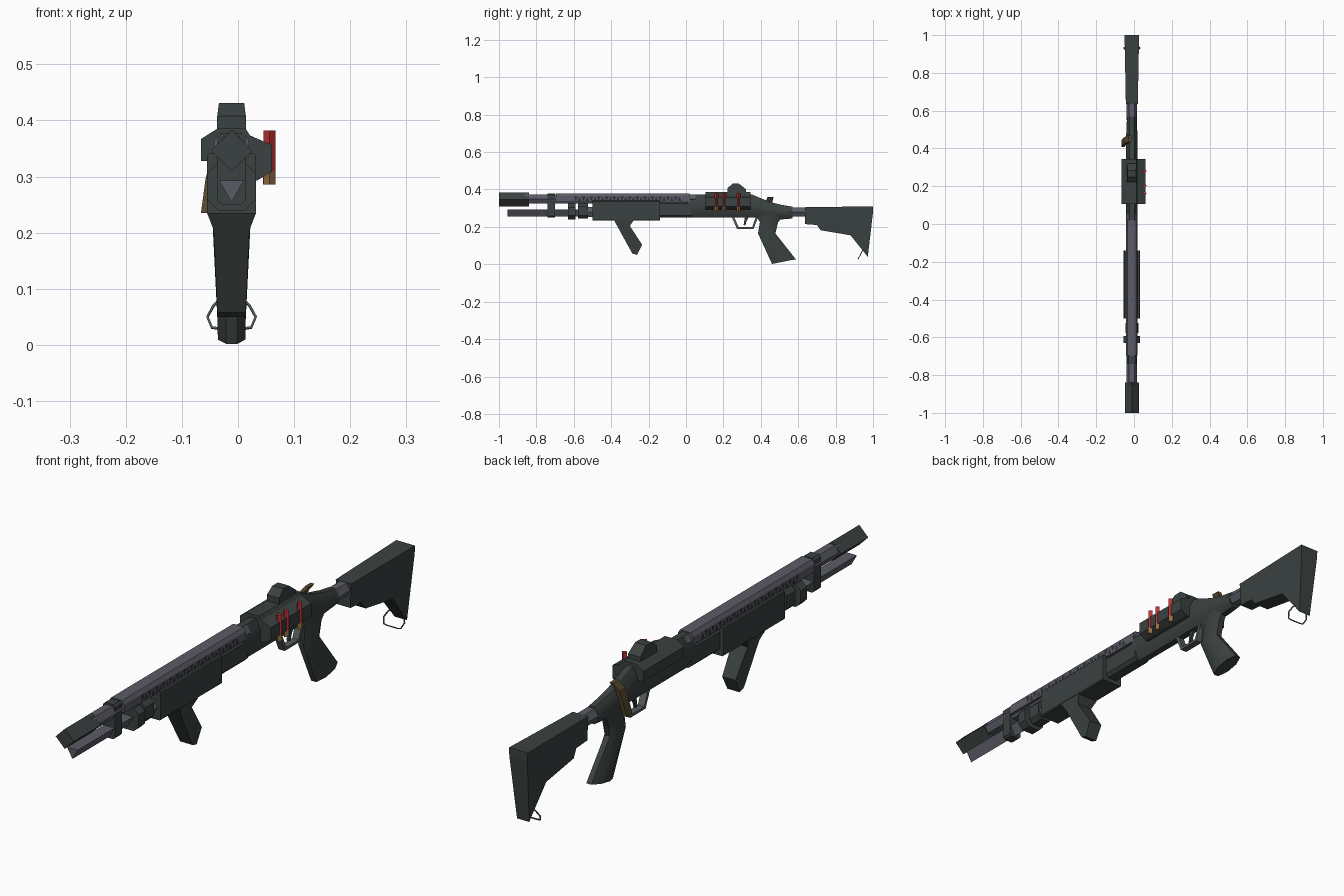
import bpy, bmesh, math

if "Cube" in bpy.data.objects:
    bpy.data.objects.remove(bpy.data.objects["Cube"])

CX = -0.0115  # the gun's centre plane


def material(name, rgb):
    m = bpy.data.materials.new(name)
    m.diffuse_color = (*rgb, 1)
    m.use_nodes = True
    m.node_tree.nodes["Principled BSDF"].inputs["Base Color"].default_value = m.diffuse_color
    return m


GREEN = material("dark green grey", (0.043, 0.054, 0.052))
STEEL = material("blue grey steel", (0.105, 0.105, 0.135))
SLOT = material("dark slot", (0.03, 0.03, 0.038))
RED = material("shell red", (0.5, 0.03, 0.03))
BRASS = material("brass", (0.3, 0.16, 0.06))
BROWN = material("brown", (0.1, 0.07, 0.03))
WIRE = material("wire grey", (0.1, 0.11, 0.11))


def finish(name, bm, mat, smooth=False):
    bmesh.ops.recalc_face_normals(bm, faces=bm.faces[:])
    me = bpy.data.meshes.new(name)
    bm.to_mesh(me)
    bm.free()
    me.materials.append(mat)
    ob = bpy.data.objects.new(name, me)
    bpy.context.collection.objects.link(ob)
    if smooth:
        bpy.context.view_layer.objects.active = ob
        ob.select_set(True)
        bpy.ops.object.shade_smooth_by_angle(angle=math.radians(50))
        ob.select_set(False)
    return ob


def loft(name, rings, mat, smooth=False):
    """Skin a row of equal-length rings and cap both ends."""
    bm = bmesh.new()
    vs = [[bm.verts.new(p) for p in r] for r in rings]
    n = len(rings[0])
    for a, b in zip(vs, vs[1:]):
        for i in range(n):
            j = (i + 1) % n
            bm.faces.new((a[i], a[j], b[j], b[i]))
    bm.faces.new(vs[0])
    bm.faces.new(vs[-1])
    return finish(name, bm, mat, smooth)


def ring(a, b, hw, n=8, flat=True):
    """Ring across the centre plane between side-view points a and b (y, z)."""
    ph = math.pi / n if flat else 0
    k = 0.5 / math.cos(ph)
    out = []
    for i in range(n):
        t = 2 * math.pi * i / n + ph
        c, s = math.cos(t) * k, math.sin(t) * 2 * k * hw
        out.append((CX + s, (a[0] + b[0]) / 2 + c * (b[0] - a[0]), (a[1] + b[1]) / 2 + c * (b[1] - a[1])))
    return out


def tube(name, y0, y1, z, r, mat, n=8, flat=True):
    return loft(name, [ring((y, z + r), (y, z - r), r, n, flat) for y in (y0, y1)], mat, True)


def bar(name, pts, y0, y1, mat):
    """Cross-section (x, z) swept along y."""
    return loft(name, [[(x, y, z) for x, z in pts] for y in (y0, y1)], mat)


def slab(name, pts, hw, mat):
    """Side profile (y, z) with a half-width, or a half-width rule."""
    f = hw if callable(hw) else lambda y, z: hw
    return loft(name, [[(CX + s * f(y, z), y, z) for y, z in pts] for s in (-1, 1)], mat)


def box(name, hw, y0, y1, z0, z1, mat, c=0.0):
    return bar(name, [(CX - hw, z0 + c), (CX - hw + c, z0), (CX + hw - c, z0), (CX + hw, z0 + c),
                      (CX + hw, z1 - c), (CX + hw - c, z1), (CX - hw + c, z1), (CX - hw, z1 - c)], y0, y1, mat)


# barrel, muzzle and magazine tube
tube("muzzle", -1.0, -0.84, 0.346, 0.037, GREEN, 4, False)
tube("barrel", -0.86, 0.05, 0.348, 0.024, STEEL, 6)
tube("magazine_tube", -0.955, 0.05, 0.280, 0.0255, STEEL, 3, False)
box("barrel_clamp", 0.025, -0.74, -0.70, 0.25, 0.378, GREEN, 0.008)
box("magazine_ring_front", 0.044, -0.63, -0.592, 0.24, 0.325, GREEN, 0.02)
box("magazine_ring_rear", 0.034, -0.578, -0.525, 0.245, 0.325, GREEN, 0.016)
tube("magazine_cap", -0.53, -0.49, 0.28, 0.027, STEEL, 6)

# heat shield with rows of triangular vents on both sides
bar("heat_shield", [(CX + x, z) for x, z in ((-.031, .334), (-.031, .364), (-.022, .378), (.022, .378),
                                            (.031, .364), (.031, .334))], -0.695, 0.02, STEEL)
bm = bmesh.new()
for side in (-1, 1):
    x = CX + side * 0.0325
    for i in range(28):
        y, flip = -0.60 + i * 0.0205, i % 2
        z0, z1 = (0.338, 0.362) if flip else (0.362, 0.338)
        bm.faces.new([bm.verts.new(p) for p in ((x, y, z0), (x, y + 0.022, z0), (x, y + 0.011, z1))])
finish("shield_vents", bm, SLOT)

# pump and its angled handle
box("pump", 0.044, -0.50, -0.14, 0.234, 0.341, GREEN, 0.004)
slab("pump_handle", [(-.385, .236), (-.28, .236), (-.30, .205), (-.235, .105), (-.262, .05), (-.287, .058),
                     (-.368, .205)],
     lambda y, z: 0.044 if z > .23 else 0.025 + 0.045 * (z - 0.05), GREEN)
box("action_slide", 0.031, -0.14, 0.03, 0.25, 0.336, GREEN, 0.012)

# receiver, sloping down to the stock tube
loft("receiver", [ring((y, t), (y, b), w) for y, t, b, w in (
    (0.01, .374, .25, .031), (0.35, .374, .25, .031), (0.45, .333, .245, .031),
    (0.51, .318, .24, .028), (0.57, .308, .245, .026))], GREEN, True)
tube("stock_tube", 0.55, 0.66, 0.28, 0.024, STEEL, 6)

# pistol grip
loft("pistol_grip", [ring(a, b, w) for a, b, w in (
    ((.37, .27), (.53, .27), .027), ((.395, .225), (.492, .225), .026), ((.385, .165), (.478, .165), .026),
    ((.46, .002), (.587, .027), .0245))], GREEN, True)

# trigger and guard
slab("trigger_guard", [(.245, .252), (.272, .190), (.362, .190), (.385, .25), (.372, .25), (.354, .2),
                       (.281, .2), (.258, .252)], 0.013, WIRE)
slab("trigger", [(.315, .252), (.335, .252), (.322, .225), (.318, .208), (.308, .21)], 0.005, GREEN)

# shell carrier saddle, wider on the right
bar("shell_carrier", [(-.066, .367), (-.036, .386), (.013, .386), (.022, .373), (.061, .356), (.061, .309),
                      (.034, .293), (.01, .293), (-.04, .328), (-.066, .328)], 0.105, 0.345, GREEN)

# sight on top
slab("sight", [(.222, .38), (.222, .408), (.25, .431), (.283, .431), (.32, .402), (.32, .38)],
     lambda y, z: 0.0225 if z > .42 else 0.0255, GREEN)


# spare shells held in the carrier
def shell(name, y, z0, z1, r, mat):
    loft(name, [[(0.056 + r * c, y + r * s, z) for c, s in ((1, 0), (0, 1), (-1, 0), (0, -1))]
                for z in (z0, z1)], mat)


for i, y in enumerate((0.162, 0.203, 0.28)):
    shell(f"shell_{i + 1}", y, 0.309, 0.382, 0.0105, RED)
    shell(f"shell_base_{i + 1}", y, 0.286, 0.31, 0.011, BRASS)

# slanted sling plate on the left rear of the receiver
loft("sling_plate", [[(x - .008, y - .017, z), (x + .008, y - .017, z), (x + .008, y + .017, z),
                      (x - .008, y + .017, z)] for x, y, z in (
    (-.058, .425, .235), (-.050, .437, .295), (-.040, .445, .335), (-.022, .452, .36))], BROWN)

# stock
slab("stock", [(.635, .305), (1.0, .31), (1.0, .28), (.972, .04), (.88, .155), (.72, .182), (.70, .21), (.635, .215)],
     lambda y, z: (0.025 + 0.05 * (z - 0.04)) * (0.83 if y < .71 else 1), GREEN)

# wire sling loop under the stock
cu = bpy.data.curves.new("sling_loop", "CURVE")
cu.dimensions = "3D"
cu.bevel_depth = 0.0028
cu.bevel_resolution = 0
half = [(.022, .948, .08), (.032, .942, .07), (.043, .932, .05), (.035, .921, .031), (.022, .92, .029)]
path = half + [(-x, y, z) for x, y, z in reversed(half)]
sp = cu.splines.new("POLY")
sp.points.add(len(path) - 1)
for p, (x, y, z) in zip(sp.points, path):
    p.co = (CX + x, y, z, 1)
cu.materials.append(WIRE)
bpy.context.collection.objects.link(bpy.data.objects.new("sling_loop", cu))
